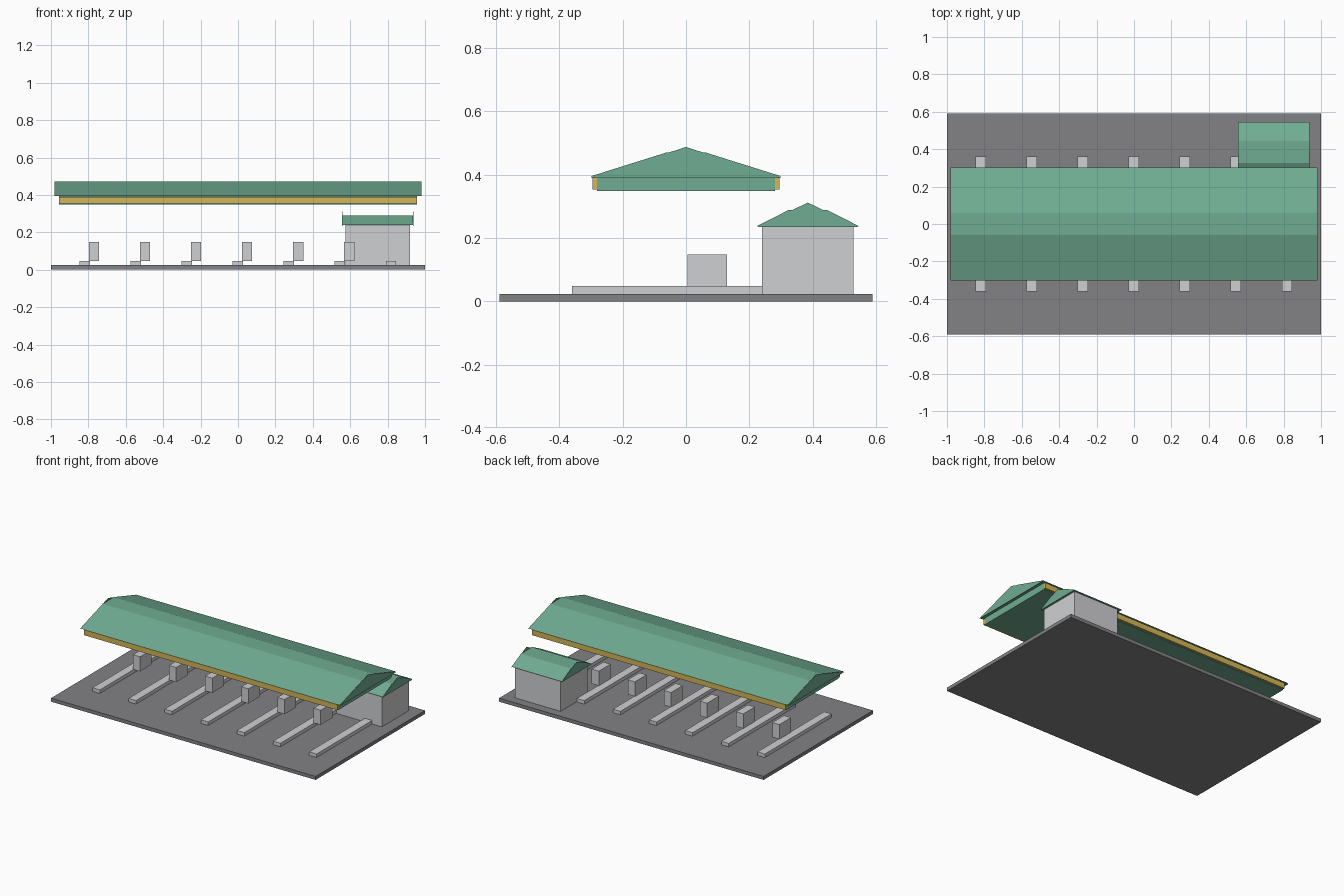
import bpy
import bmesh

cube = bpy.data.objects.get("Cube")
if cube:
    bpy.data.objects.remove(cube, do_unlink=True)


def srgb(*channels):
    return tuple((c / 255 / 12.92) if c < 11 else ((c / 255 + 0.055) / 1.055) ** 2.4
                 for c in channels) + (1.0,)


def material(name, color):
    mat = bpy.data.materials.new(name)
    mat.use_nodes = True
    mat.diffuse_color = color
    mat.node_tree.nodes["Principled BSDF"].inputs["Base Color"].default_value = color
    return mat


asphalt = material("asphalt_grey", srgb(130, 130, 134))
concrete = material("light_grey", srgb(207, 208, 210))
green = material("roof_green", srgb(112, 172, 146))
yellow = material("trim_yellow", srgb(212, 182, 88))


def prism(name, profile, x0, x1, mat):
    """Extrude a (y, z) profile along x."""
    bm = bmesh.new()
    face = bm.faces.new([bm.verts.new((x0, y, z)) for y, z in profile])
    new = bmesh.ops.extrude_face_region(bm, geom=[face])["geom"]
    moved = [v for v in new if isinstance(v, bmesh.types.BMVert)]
    bmesh.ops.translate(bm, verts=moved, vec=(x1 - x0, 0, 0))
    bmesh.ops.recalc_face_normals(bm, faces=bm.faces)
    mesh = bpy.data.meshes.new(name)
    bm.to_mesh(mesh)
    bm.free()
    mesh.materials.append(mat)
    obj = bpy.data.objects.new(name, mesh)
    bpy.context.collection.objects.link(obj)
    return obj


def box(name, xs, ys, zs, mat):
    profile = [(ys[0], zs[0]), (ys[1], zs[0]), (ys[1], zs[1]), (ys[0], zs[1])]
    return prism(name, profile, xs[0], xs[1], mat)


def gabled_roof(name, xs, y, half, eave, flat, gable_base, peak):
    """Roof with a narrow flat ridge and pointed gable panels at both ends."""
    ridge = 0.06
    prism(name, [(y - half, eave), (y - ridge, flat), (y + ridge, flat), (y + half, eave)],
          xs[0], xs[1], green)
    triangle = [(y - half, gable_base), (y, peak), (y + half, gable_base)]
    for side, x in zip(("right", "left"), xs):
        prism(f"{name}_gable_{side}", triangle, x - 0.001, x + 0.001, green)


# Paved ground slab
GROUND = 0.024
box("ground_slab", (-1, 1), (-0.59, 0.59), (0, GROUND), asphalt)

# Seven raised islands, six of them with a pump
ISLAND = 0.048
for i in range(7):
    x = -0.82 + 0.273 * i
    box(f"island_{i + 1}", (x - 0.028, x + 0.028), (-0.36, 0.36), (GROUND, ISLAND), concrete)
    if i < 6:
        box(f"pump_{i + 1}", (x + 0.023, x + 0.077), (0.004, 0.13), (ISLAND, 0.148), concrete)

# Floating canopy: ceiling box, yellow side trims and roof
box("canopy_ceiling", (-0.957, 0.957), (-0.281, 0.281), (0.349, 0.395), green)
for side, s in (("front", -1), ("back", 1)):
    ys = sorted((s * 0.281, s * 0.295))
    box(f"canopy_trim_{side}", (-0.957, 0.957), ys, (0.353, 0.39), yellow)
gabled_roof("canopy_roof", (-0.981, 0.981), 0, 0.302, 0.395, 0.471, 0.39, 0.488)

# Service booth
box("booth_walls", (0.576, 0.92), (0.24, 0.53), (GROUND, 0.238), concrete)
gabled_roof("booth_roof", (0.557, 0.936), 0.385, 0.161, 0.238, 0.289, 0.235, 0.312)
